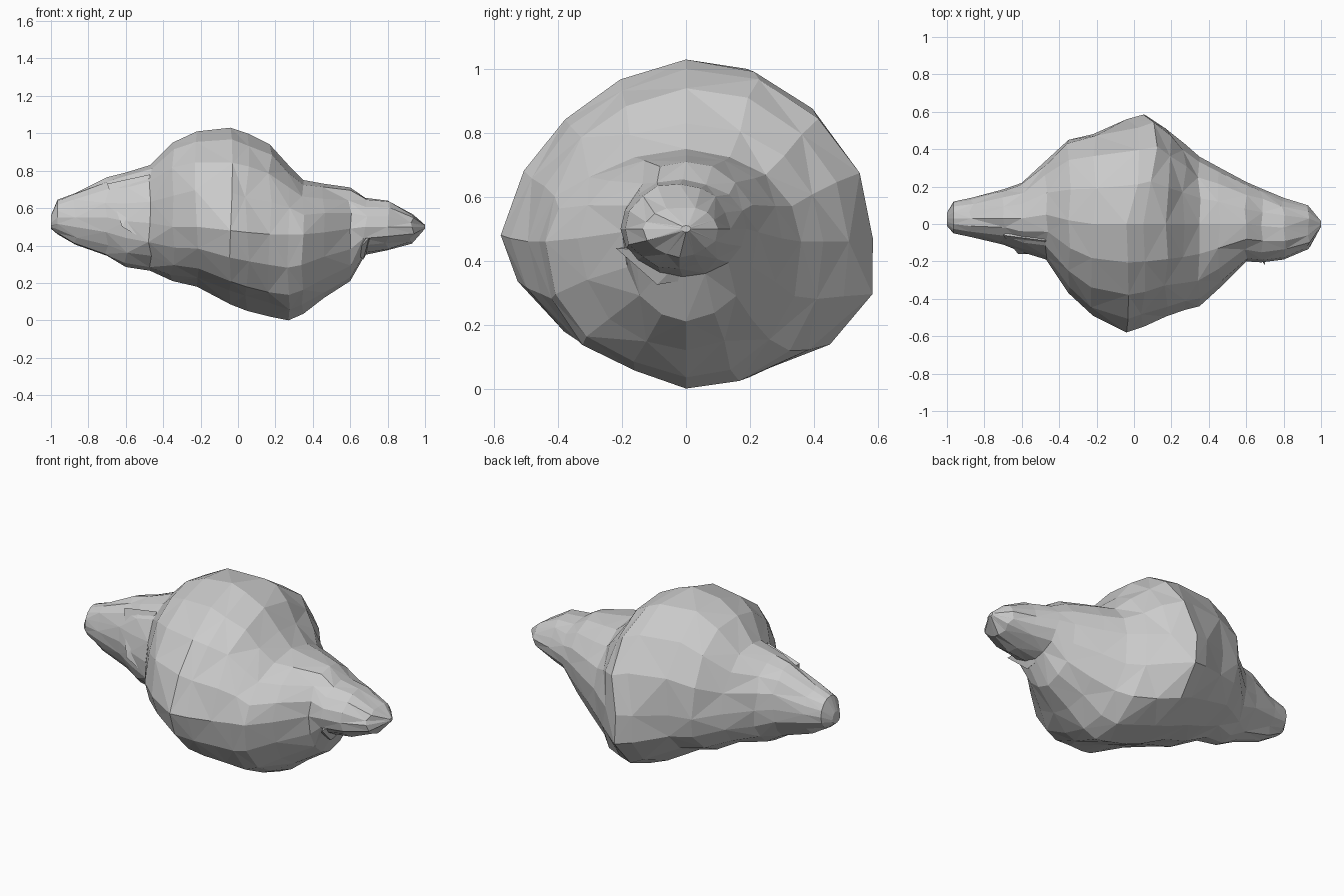
import bpy, bmesh, math, random

if "Cube" in bpy.data.objects:
    bpy.data.objects.remove(bpy.data.objects["Cube"])

random.seed(4)
SIDES = 16

# Stations along the rock: x, front y, back y, centre y, bottom z, top z, widest z
STATIONS = [
    (-1.00, -.01, .06, .03, .49, .56, .52),
    (-.965, -.05, .12, .03, .46, .645, .55),
    (-.87, -.07, .14, .03, .405, .68, .55),
    (-.70, -.11, .185, .03, .345, .765, .55),
    (-.60, -.15, .22, .03, .285, .79, .53),
    (-.47, -.19, .34, .05, .265, .83, .52),
    (-.35, -.37, .45, .02, .21, .95, .50),
    (-.22, -.49, .48, .00, .18, 1.01, .50),
    (-.04, -.58, .56, .00, .085, 1.03, .48),
    (.05, -.55, .585, .00, .05, 1.00, .47),
    (.17, -.495, .51, .00, .02, .94, .46),
    (.27, -.46, .43, .00, .00, .83, .46),
    (.35, -.44, .36, .00, .035, .75, .46),
    (.46, -.34, .30, .00, .12, .73, .47),
    (.60, -.20, .225, .00, .21, .71, .49),
    (.68, -.205, .19, -.01, .35, .655, .50),
    (.80, -.19, .14, -.02, .375, .64, .50),
    (.93, -.135, .10, -.02, .41, .565, .50),
    (1.00, -.015, .015, .00, .49, .51, .50),
]


def ring_points(x, front, back, yc, bottom, top, zm):
    """Uneven oval cross-section, fuller at the back and flatter at the front."""
    pts = []
    core = max(0, 1 - abs(x) / .5)
    crest = max(0, 1 - abs(x) / .25)
    for i in range(SIDES):
        a = 2 * math.pi * i / SIDES
        c, s = math.cos(a), math.sin(a)
        diag = abs(math.sin(2 * a))
        if s > 0:
            k = (.14 if x < -.1 else .01) if c > 0 else -.07
        else:
            k = .11 if c > 0 else (-.18 if abs(s) > .8 else -.02)
        f = 1 + k * diag * core
        y = yc + (back - yc if c > 0 else yc - front) * c * f
        z = zm + (top - zm if s > 0 else zm - bottom) * s * f
        # the crest leans to the right behind the summit
        lean = .09 * diag * crest if c > 0 and s > 0 else 0
        wobble = .012 if i % 4 and abs(x) < .95 else 0
        pts.append((x + lean + random.uniform(-1, 1) * wobble,
                    y + random.uniform(-.5, .5) * wobble,
                    z + random.uniform(-.5, .5) * wobble))
    return pts


def finish(bm, name):
    bmesh.ops.recalc_face_normals(bm, faces=bm.faces)
    mesh = bpy.data.meshes.new(name)
    bm.to_mesh(mesh)
    bm.free()
    obj = bpy.data.objects.new(name, mesh)
    bpy.context.collection.objects.link(obj)
    return obj


# Main rock with its two tapering ends
bm = bmesh.new()
rings = [[bm.verts.new(p) for p in ring_points(*st)] for st in STATIONS]
for n, (r0, r1) in enumerate(zip(rings, rings[1:])):
    for i in range(SIDES):
        j = (i + 1) % SIDES
        q = [r0[i], r0[j], r1[j], r1[i]]
        if (n + i) % 2:
            q = q[1:] + q[:1]
        bm.faces.new((q[0], q[1], q[2]))
        bm.faces.new((q[0], q[2], q[3]))
bm.faces.new(rings[0])
bm.faces.new(rings[-1])
finish(bm, "rock_body")


# Small chipped fragments that overlap the ends
def chip(name, corners):
    b = bmesh.new()
    for p in corners:
        b.verts.new(p)
    bmesh.ops.convex_hull(b, input=b.verts)
    finish(b, name)


chip("right_spur", [(.63, -.12, .36), (.67, -.09, .325), (.67, .06, .35),
                    (.70, -.22, .44), (.62, 0, .45), (.72, 0, .42)])
chip("left_chip", [(-.62, -.16, .50), (-.47, -.09, .78), (-.70, -.06, .73),
                   (-.48, -.16, .42), (-.55, .05, .6)])
